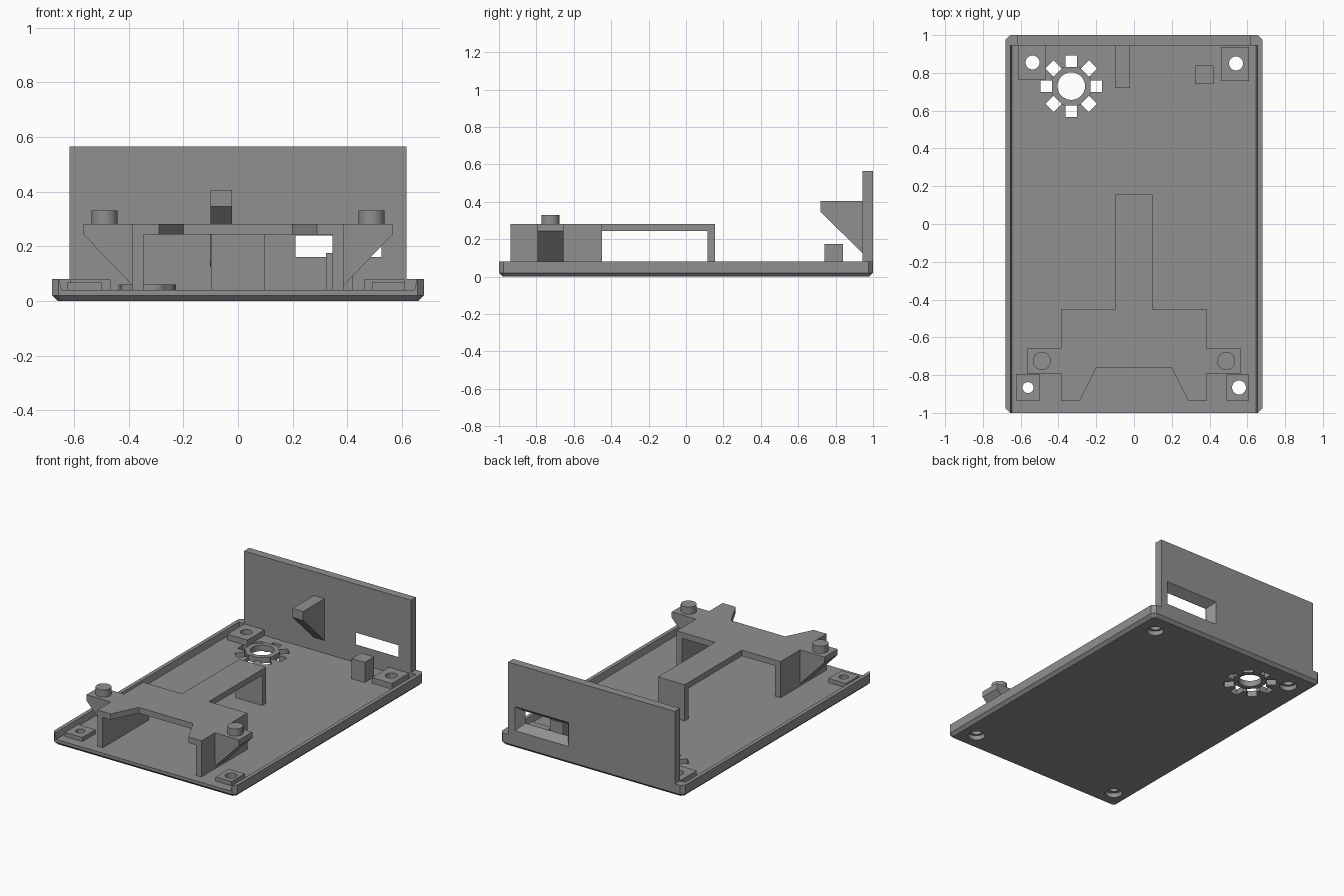
import bpy, bmesh, math

if "Cube" in bpy.data.objects:
    bpy.data.objects.remove(bpy.data.objects["Cube"])

grey = bpy.data.materials.new("plain_grey")
grey.diffuse_color = (0.28, 0.28, 0.28, 1)
grey.use_nodes = True
grey.node_tree.nodes["Principled BSDF"].inputs["Base Color"].default_value = grey.diffuse_color


def loft(name, rings):
    """Solid skinned between equal-length rings of 3D points."""
    bm = bmesh.new()
    loops = [[bm.verts.new(p) for p in r] for r in rings]
    n = len(loops[0])
    for a, b in zip(loops, loops[1:]):
        for i in range(n):
            bm.faces.new((a[i], a[(i + 1) % n], b[(i + 1) % n], b[i]))
    bm.faces.new(loops[0][::-1])
    bm.faces.new(loops[-1])
    bmesh.ops.recalc_face_normals(bm, faces=bm.faces)
    me = bpy.data.meshes.new(name)
    bm.to_mesh(me)
    bm.free()
    me.materials.append(grey)
    ob = bpy.data.objects.new(name, me)
    bpy.context.collection.objects.link(ob)
    return ob


def prism(name, pts, axis, lo, hi):
    """Extrude a 2D outline along one axis."""
    put = {"x": lambda u, v, w: (w, u, v),
           "y": lambda u, v, w: (u, w, v),
           "z": lambda u, v, w: (u, v, w)}[axis]
    return loft(name, [[put(u, v, w) for u, v in pts] for w in (lo, hi)])


def box(name, x0, x1, y0, y1, z0, z1):
    return prism(name, [(x0, y0), (x1, y0), (x1, y1), (x0, y1)], "z", z0, z1)


def disc(name, x, y, r, z0, z1, n=40):
    pts = [(x + r * math.cos(2 * math.pi * i / n), y + r * math.sin(2 * math.pi * i / n))
           for i in range(n)]
    return prism(name, pts, "z", z0, z1)


def cut(target, cutters):
    bpy.context.view_layer.objects.active = target
    for c in cutters:
        m = target.modifiers.new("cut", "BOOLEAN")
        m.operation, m.solver, m.object = "DIFFERENCE", "EXACT", c
        bpy.ops.object.modifier_apply(modifier=m.name)


def drop(cutters):
    for c in cutters:
        bpy.data.objects.remove(c)


def smooth(ob):
    bpy.ops.object.select_all(action="DESELECT")
    ob.select_set(True)
    bpy.context.view_layer.objects.active = ob
    bpy.ops.object.shade_smooth_by_angle(angle=math.radians(25))


def octagon(hx, hy, c, z):
    return [(hx - c, -hy, z), (hx, -hy + c, z), (hx, hy - c, z), (hx - c, hy, z),
            (c - hx, hy, z), (-hx, hy - c, z), (-hx, c - hy, z), (c - hx, -hy, z)]


# Tray with chamfered underside, side rims and an open front
tray = loft("tray", [octagon(0.66, 0.98, 0.016, 0), octagon(0.68, 1, 0.024, 0.02),
                     octagon(0.68, 1, 0.024, 0.08)])
hollow = prism("hollow", [(-0.645, 0.04), (0.645, 0.04), (0.665, 0.12), (-0.665, 0.12)],
               "y", -1.2, 0.945)
cut(tray, [hollow])
drop([hollow])

# Screw pads with through holes and counterbores below
pads = [("back_left_pad", -0.615, -0.466, 0.765, 0.945, 0.078, -0.537, 0.855, 0.037),
        ("back_right_pad", 0.46, 0.608, 0.758, 0.938, 0.078, 0.54, 0.85, 0.037),
        ("front_left_pad", -0.626, -0.497, -0.935, -0.796, 0.068, -0.561, -0.866, 0.029),
        ("front_right_pad", 0.49, 0.608, -0.935, -0.796, 0.068, 0.556, -0.866, 0.037)]
for name, x0, x1, y0, y1, top, hx, hy, r in pads:
    pad = box(name, x0, x1, y0, y1, 0.035, top)
    hole = disc("hole", hx, hy, r, -0.1, 0.2)
    bore = disc("bore", hx, hy, 0.053, -0.1, 0.03)
    cut(pad, [hole])
    cut(tray, [hole, bore])
    drop([hole, bore])
    smooth(pad)

# Round sound opening: raised ring surrounded by eight square vents
SX, SY = -0.332, 0.73
ring = disc("vent_ring", SX, SY, 0.11, 0.035, 0.06)
vents = [disc("vent_hole", SX, SY, 0.073, -0.1, 0.2),
         disc("vent_recess", SX, SY, 0.108, -0.1, 0.02)]
for k in range(8):
    a = k * math.pi / 4
    ca, sa = math.cos(a), math.sin(a)
    sq = [(0.102, -0.031), (0.163, -0.031), (0.163, 0.031), (0.102, 0.031)]
    vents.append(prism("vent", [(SX + u * ca - v * sa, SY + u * sa + v * ca) for u, v in sq],
                       "z", -0.1, 0.2))
cut(ring, vents)
cut(tray, vents)
drop(vents)
smooth(ring)
smooth(tray)

# Back wall with a slot that flares outwards
wall = box("back_wall", -0.617, 0.617, 0.945, 1, 0.07, 0.565)


def slot_ring(y, g):
    return [(0.21 - g, y, 0.16 - g), (0.525 + g, y, 0.16 - g),
            (0.525 + g, y, 0.24 + g), (0.21 - g, y, 0.24 + g)]


slot = loft("slot", [slot_ring(0.9, 0), slot_ring(0.947, 0), slot_ring(1.0, 0.04),
                     slot_ring(1.05, 0.04)])
cut(wall, [slot])
drop([slot])

# Wedge on the wall and small stop block on the floor
prism("wall_wedge", [(0.72, 0.405), (0.72, 0.345), (0.95, 0.12), (0.95, 0.405)],
      "x", -0.101, -0.022)
box("stop_block", 0.322, 0.42, 0.74, 0.84, 0.035, 0.175)

# Raised stand: shaped top plate with a rear arm and side ears
half = [(0.2, -0.762), (0.288, -0.937), (0.385, -0.937), (0.385, -0.795), (0.565, -0.795),
        (0.565, -0.656), (0.385, -0.656), (0.385, -0.45), (0.099, -0.45), (0.099, 0.155)]
prism("stand_top", half + [(-x, y) for x, y in half[::-1]], "z", 0.243, 0.282)
box("arm_leg", -0.099, 0.099, 0.115, 0.155, 0.035, 0.243)

# Mirrored side legs, ear brackets and pegs
for side, s in (("left", -1), ("right", 1)):
    box(side + "_leg", s * 0.345, s * 0.385, -0.937, -0.45, 0.035, 0.243)
    prism(side + "_bracket", [(s * 0.385, 0.243), (s * 0.565, 0.243), (s * 0.385, 0.055)],
          "y", -0.795, -0.656)
    smooth(disc(side + "_peg", s * 0.488, -0.725, 0.048, 0.28, 0.33))
